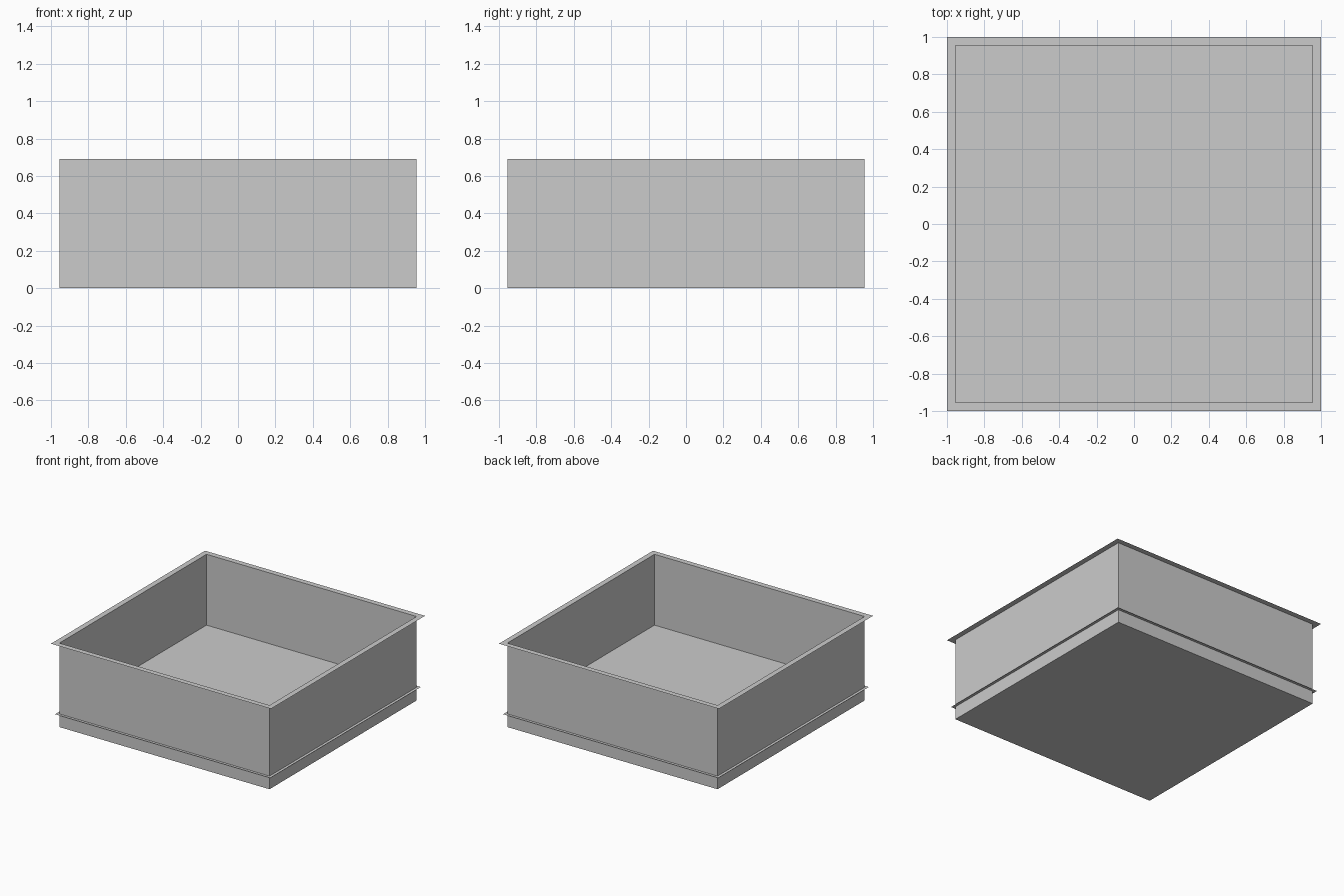
import bpy, bmesh

if "Cube" in bpy.data.objects:
    bpy.data.objects.remove(bpy.data.objects["Cube"])

WALL = 0.955   # half width of the walls
TOP = 0.69     # height of the rim
SHELF = 0.108  # height of the inner floor plate


def square(bm, half, z):
    return [bm.verts.new((x * half, y * half, z))
            for x, y in ((-1, -1), (1, -1), (1, 1), (-1, 1))]


def bridge(bm, a, b):
    for i in range(4):
        j = (i + 1) % 4
        bm.faces.new((a[i], a[j], b[j], b[i]))


def finish(name, bm):
    mesh = bpy.data.meshes.new(name)
    bm.to_mesh(mesh)
    bm.free()
    bpy.context.collection.objects.link(bpy.data.objects.new(name, mesh))


# Thin tray shell: closed base and four sheet walls
bm = bmesh.new()
base = square(bm, WALL, 0)
bm.faces.new(base[::-1])
bridge(bm, base, square(bm, WALL, TOP))
finish("tray_shell", bm)

# Flat rim around the opening
bm = bmesh.new()
bridge(bm, square(bm, 1.0, TOP), square(bm, WALL, TOP))
finish("top_rim", bm)

# Raised floor plate that pokes out as a narrow lower flange
bm = bmesh.new()
bm.faces.new(square(bm, 0.978, SHELF))
finish("floor_plate", bm)
